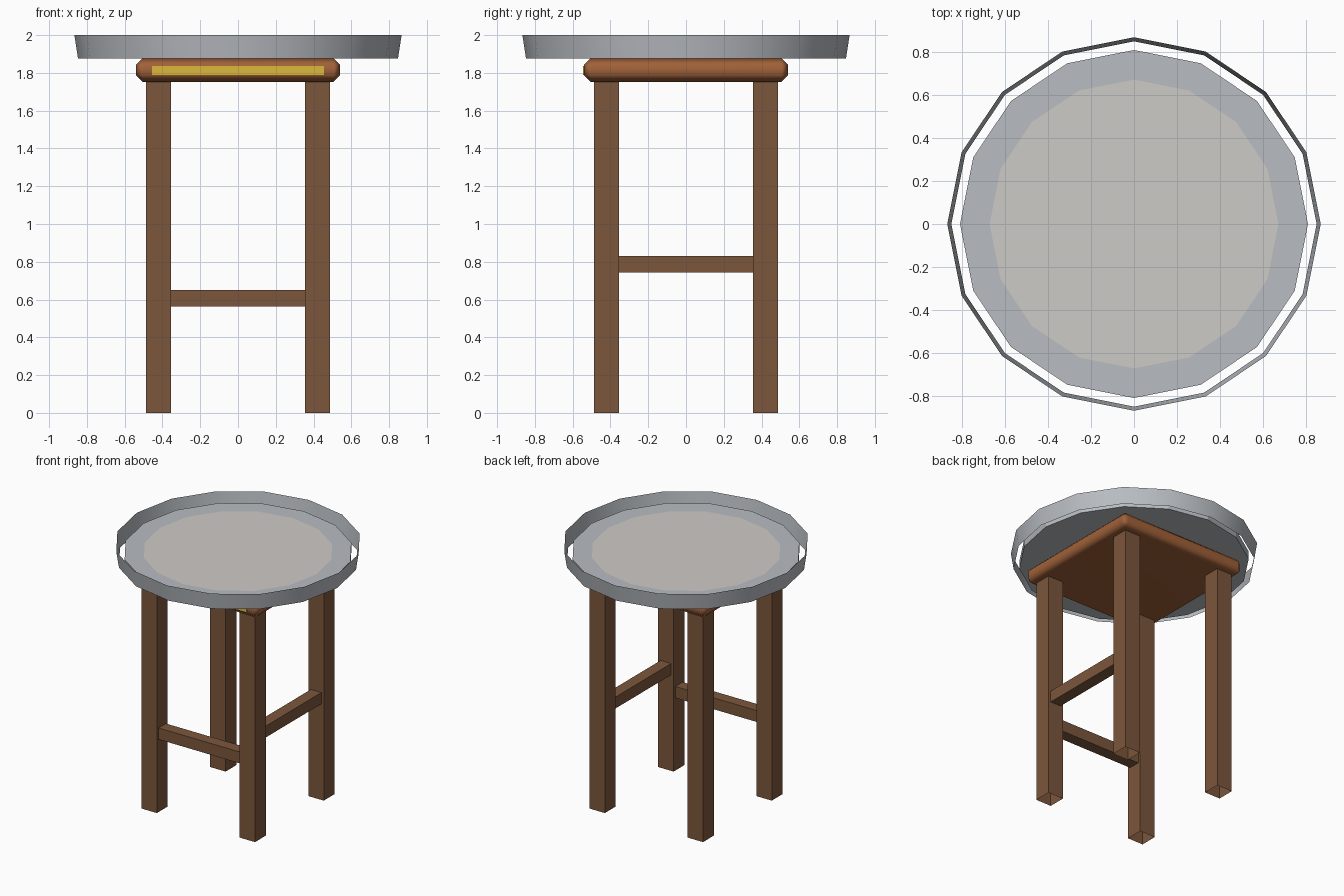
import bpy, bmesh, math

if "Cube" in bpy.data.objects:
    bpy.data.objects.remove(bpy.data.objects["Cube"])


def material(name, rgb):
    m = bpy.data.materials.new(name)
    lin = [(c / 255 / 12.92) if c < 11 else ((c / 255 + 0.055) / 1.055) ** 2.4 for c in rgb]
    m.diffuse_color = (*lin, 1)
    m.use_nodes = True
    m.node_tree.nodes["Principled BSDF"].inputs["Base Color"].default_value = m.diffuse_color
    return m


leg_wood = material("dark wood", (124, 87, 60))
frame_wood = material("warm wood", (160, 97, 57))
metal = material("grey metal", (184, 189, 194))
top_mat = material("pale stone", (206, 203, 198))
yellow = material("yellow", (222, 184, 60))


def add_object(name, bm, *mats):
    me = bpy.data.meshes.new(name)
    bm.to_mesh(me)
    bm.free()
    ob = bpy.data.objects.new(name, me)
    bpy.context.collection.objects.link(ob)
    for m in mats:
        me.materials.append(m)
    return ob


def box(lo, hi):
    bm = bmesh.new()
    bmesh.ops.create_cube(bm, size=1)
    for v in bm.verts:
        for i in range(3):
            v.co[i] = lo[i] if v.co[i] < 0 else hi[i]
    return bm


def smooth(ob, angle):
    bpy.ops.object.select_all(action='DESELECT')
    ob.select_set(True)
    bpy.context.view_layer.objects.active = ob
    bpy.ops.object.shade_smooth_by_angle(angle=math.radians(angle))


# Four square legs, open at the ends
C, H = 0.42, 0.066
for sx, side in ((-1, "left"), (1, "right")):
    for sy, end in ((-1, "front"), (1, "back")):
        bm = box((sx * C - H, sy * C - H, 0), (sx * C + H, sy * C + H, 1.755))
        bmesh.ops.delete(bm, geom=[f for f in bm.faces if abs(f.normal.z) > 0.5],
                         context='FACES_ONLY')
        add_object(f"{end}_{side}_leg", bm, leg_wood)

# Two stretchers: low one in front, higher one on the right
S = C - H
add_object("front_stretcher", box((-S, -C - 0.045, 0.562), (S, -C + 0.045, 0.65)), leg_wood)
add_object("right_stretcher", box((C - 0.045, -S, 0.742), (C + 0.045, S, 0.83)), leg_wood)

# Chamfered square frame under the top
bm = box((-0.541, -0.541, 1.753), (0.541, 0.541, 1.876))
bmesh.ops.bevel(bm, geom=bm.edges[:], offset=0.035, segments=1, affect='EDGES')
frame = add_object("frame", bm, frame_wood)
smooth(frame, 60)
frame.modifiers.new("weighted normals", 'WEIGHTED_NORMAL').keep_sharp = True

# Thin yellow plate on the frame's front
add_object("front_plate", box((-0.456, -0.545, 1.789), (0.456, -0.54, 1.836)), yellow)

# Sixteen-sided top with a pale inset centre
bm = bmesh.new()
bmesh.ops.create_cone(bm, cap_ends=True, segments=16, radius1=0.807, radius2=0.807, depth=0.06)
for v in bm.verts:
    a = round(math.atan2(v.co.y, v.co.x) / (math.pi / 8)) * math.pi / 8
    v.co = (0.807 * math.cos(a), 0.807 * math.sin(a), v.co.z + 1.905)
bm.normal_update()
cap = max(bm.faces, key=lambda f: f.calc_center_median().z)
bmesh.ops.inset_region(bm, faces=[cap], thickness=0.14 * math.cos(math.pi / 16))
cap.material_index = 1
add_object("table_top", bm, metal, top_mat)

# Flared single-surface rim band around the top
bm = bmesh.new()
rings = []
for r, z in ((0.847, 1.875), (0.866, 2.0)):
    rings.append([bm.verts.new((r * math.cos(i * math.pi / 8), r * math.sin(i * math.pi / 8), z))
                  for i in range(16)])
for i in range(16):
    j = (i + 1) % 16
    bm.faces.new((rings[0][i], rings[0][j], rings[1][j], rings[1][i]))
smooth(add_object("rim_band", bm, metal), 40)
